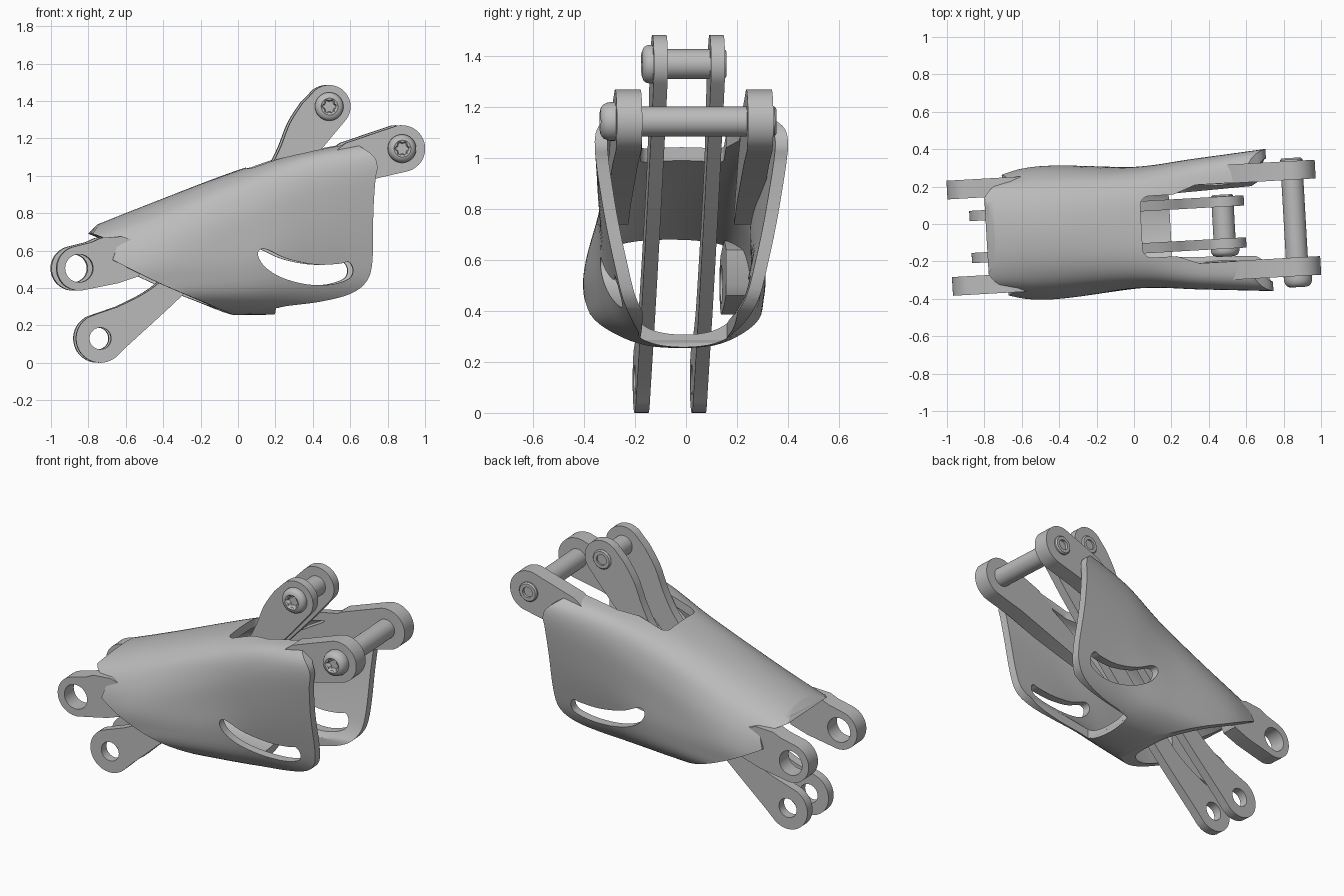
import bpy, bmesh, math
from mathutils import Vector, Matrix

if "Cube" in bpy.data.objects:
    bpy.data.objects.remove(bpy.data.objects["Cube"])

grey = bpy.data.materials.new("plain_grey")
grey.diffuse_color = (0.5, 0.5, 0.5, 1)
grey.use_nodes = True
grey.node_tree.nodes["Principled BSDF"].inputs["Base Color"].default_value = grey.diffuse_color
YAW = Matrix.Translation((0, -0.02, 0)) @ Matrix.Rotation(0.057, 4, 'Z')


def make(name, bm):
    me = bpy.data.meshes.new(name)
    bm.to_mesh(me)
    bm.free()
    me.materials.append(grey)
    ob = bpy.data.objects.new(name, me)
    bpy.context.collection.objects.link(ob)
    return ob


def apply(ob, kind, **kw):
    m = ob.modifiers.new(kind, kind)
    for k, v in kw.items():
        setattr(m, k, v)
    bpy.context.view_layer.objects.active = ob
    bpy.ops.object.modifier_apply(modifier=m.name)


def cut(ob, cutter, op='DIFFERENCE'):
    apply(ob, 'BOOLEAN', object=cutter, operation=op, solver='EXACT')
    bpy.data.objects.remove(cutter)


def catmull(pts, steps, closed=False):
    n, out = len(pts), []
    get = (lambda i: pts[i % n]) if closed else (lambda i: pts[max(0, min(n - 1, i))])
    for i in range(n if closed else n - 1):
        a, b, c, d = (get(i + k) for k in (-1, 0, 1, 2))
        for s in range(steps):
            t = s / steps
            out.append(0.5 * (2 * b + (c - a) * t + (2 * a - 5 * b + 4 * c - d) * t * t
                              + (3 * b - a - 3 * c + d) * t ** 3))
    if not closed:
        out.append(pts[-1])
    return out


def arc(c, r, a0, a1, n=28):
    return [(c[0] + r * math.cos(math.radians(a0 + (a1 - a0) * i / n)),
             c[1] + r * math.sin(math.radians(a0 + (a1 - a0) * i / n))) for i in range(n + 1)]


def smooth(pts, steps=5, closed=False):
    return [tuple(p) for p in catmull([Vector(p) for p in pts], steps, closed)]


def prism(name, pts, lo, hi, axis='Y'):
    """Outline extruded along y (points are x, z) or along z (points are x, y)."""
    bm = bmesh.new()
    put = (lambda p, h: (p[0], h, p[1])) if axis == 'Y' else (lambda p, h: (p[0], p[1], h))
    a = [bm.verts.new(put(p, lo)) for p in pts]
    b = [bm.verts.new(put(p, hi)) for p in pts]
    bm.faces.new(a)
    bm.faces.new(b)
    for i in range(len(pts)):
        j = (i + 1) % len(pts)
        bm.faces.new((a[i], a[j], b[j], b[i]))
    bmesh.ops.recalc_face_normals(bm, faces=bm.faces)
    return make(name, bm)


def hole(ob, c, r):
    cut(ob, prism("cutter", arc(c, r, 0, 350, 35), -1, 1))


def lathe(name, c, prof, n=48):
    """Rings of (radius, y, lobe depth) around a y axis through c."""
    bm = bmesh.new()
    rings = []
    for r, y, lobe in prof:
        ring = []
        for k in range(n):
            a = 2 * math.pi * k / n
            q = r * (1 + lobe * math.cos(6 * a))
            ring.append(bm.verts.new((c[0] + q * math.cos(a), y, c[1] + q * math.sin(a))))
        rings.append(ring)
    for p, q in zip(rings, rings[1:]):
        for k in range(n):
            bm.faces.new((p[k], p[(k + 1) % n], q[(k + 1) % n], q[k]))
    bm.faces.new(rings[0])
    bm.faces.new(rings[-1])
    bmesh.ops.recalc_face_normals(bm, faces=bm.faces)
    return make(name, bm)


def pin(name, c, head, seat, end):
    """Domed screw head with a six-lobe socket, shaft and recessed tail."""
    h = seat - head
    return lathe(name, c, [
        (.030, head + .03, .15), (.036, head + .004, .15), (.045, head, 0), (.055, head + .004, 0),
        (.066, head + .2 * h, 0), (.073, head + .45 * h, 0), (.076, head + .7 * h, 0),
        (.076, seat, 0), (.059, seat, 0), (.059, end - .008, 0), (.052, end, 0),
        (.032, end, 0), (.032, end - .04, 0)])


# Shell: lofted tube, half sections (y, z) from top to bottom
SECTIONS = {
    -.85: [(0, .70), (.13, .69), (.24, .65), (.28, .58), (.29, .50), (.29, .42), (.27, .33), (.16, .26), (0, .24)],
    -.50: [(0, .84), (.15, .82), (.26, .76), (.325, .66), (.355, .54), (.35, .44), (.32, .34), (.18, .26), (0, .25)],
    .0: [(0, 1.03), (.17, 1.015), (.275, .95), (.318, .82), (.325, .66), (.32, .5), (.28, .36), (.16, .275), (0, .255)],
    .35: [(0, 1.13), (.2, 1.125), (.31, 1.09), (.35, .97), (.335, .75), (.30, .55), (.25, .39), (.15, .29), (0, .26)],
    .78: [(0, 1.20), (.22, 1.2), (.345, 1.17), (.385, 1.08), (.355, .85), (.305, .6), (.255, .42), (.16, .30), (0, .27)],
}
loops = []
for x, half in SECTIONS.items():
    full = half + [(-y, z) for y, z in half[-2:0:-1]]
    loops.append(catmull([Vector((x, y, z)) for y, z in full], 5, True))
columns = [catmull(list(col), 10) for col in zip(*loops)]
bm = bmesh.new()
grid = [[bm.verts.new(p) for p in col] for col in columns]
for j in range(len(grid)):
    a, b = grid[j], grid[(j + 1) % len(grid)]
    for i in range(len(a) - 1):
        bm.faces.new((a[i], a[i + 1], b[i + 1], b[i]))
shell = make("outer_shell", bm)
apply(shell, 'SOLIDIFY', thickness=.05, offset=-1)

# Side silhouette of the shell
lower = smooth([(-.69, .55), (-.45, .43), (-.2, .325), (0, .25), (.18, .25), (.21, .295), (.42, .325),
                (.58, .365), (.67, .43), (.703, .54), (.705, .8), (.715, .98), (.725, 1.05), (.70, 1.11), (.60, 1.18)])
cut(shell, prism("cutter", lower + [(.6, 1.5), (-.73, 1.5), (-.73, .765), (-.79, .69), (-.66, .64)], -1, 1), 'INTERSECT')

# Top slot, open towards +x
slot = [(1, -.21), (1, .21), (.34, .21), (.22, .165)] + arc((.09, .115), .05, 90, 180, 8) \
    + arc((.09, -.115), .05, 180, 270, 8) + [(.22, -.165), (.34, -.21)]
cut(shell, prism("cutter", slot, .72, 1.5, 'Z'))

# Bottom opening between the side flaps
cut(shell, prism("cutter", [(.195, -.17), (1, -.2), (1, .2), (.195, .17)], .1, .6, 'Z'))

# Curved side windows
window = smooth([(.09, .57), (.10, .605), (.14, .605), (.25, .555), (.40, .525), (.53, .53), (.575, .54), (.60, .50),
                 (.58, .45), (.48, .418), (.35, .42), (.22, .455), (.13, .51)], 4, True)
cut(shell, prism("cutter", window, -1, 1))

# Lugs at both ends, one pair per side
REAR, FRONT = (-.868, .505), (.86, 1.145)
for side, s in (("left", 1), ("right", -1)):
    lo, hi = sorted((s * .208, s * .308))
    rear = prism("rear_lug_" + side, arc(REAR, .119, 105, 285)
                 + [(-.66, .425), (-.55, .462), (-.53, .50), (-.52, .64), (-.64, .675), (-.75, .668), (-.80, .645)], lo, hi)
    hole(rear, REAR, .075)
    prism("front_lug_" + side, arc(FRONT, .125, -76, 104)
          + [(.56, 1.175), (.44, 1.08), (.3, 1.0), (.12, .86), (.03, .79), (.02, .74), (.2, .82), (.7, .98)], lo, hi)
pin("front_pin", FRONT, -.367, -.308, .325)

# Pair of inner links and their pin
LOW, TOP = (-.745, .13), (.48, 1.37)
lower_edge = smooth([(-.60, .09), (-.28, .385), (.05, .72), (.3, .99), (.45, 1.155)], 4)
upper_edge = smooth([(.34, 1.39), (.27, 1.28), (.21, 1.13), (.12, .98), (-.1, .74), (-.40, .455), (-.52, .365),
                     (-.65, .3)], 4)
for side, s in (("left", 1), ("right", -1)):
    lo, hi = sorted((s * .085, s * .14))
    link = prism("link_" + side, arc(LOW, .13, 105, 318) + lower_edge
                 + arc(TOP, .115, -42, 142) + upper_edge, lo, hi)
    hole(link, LOW, .058)
pin("link_pin", TOP, -.182, -.14, .15)

# Slight turn of the whole assembly and smooth shading
for ob in list(bpy.context.scene.objects):
    ob.data.transform(YAW)
    bpy.ops.object.select_all(action='DESELECT')
    ob.select_set(True)
    bpy.context.view_layer.objects.active = ob
    bpy.ops.object.shade_smooth_by_angle(angle=math.radians(35))
